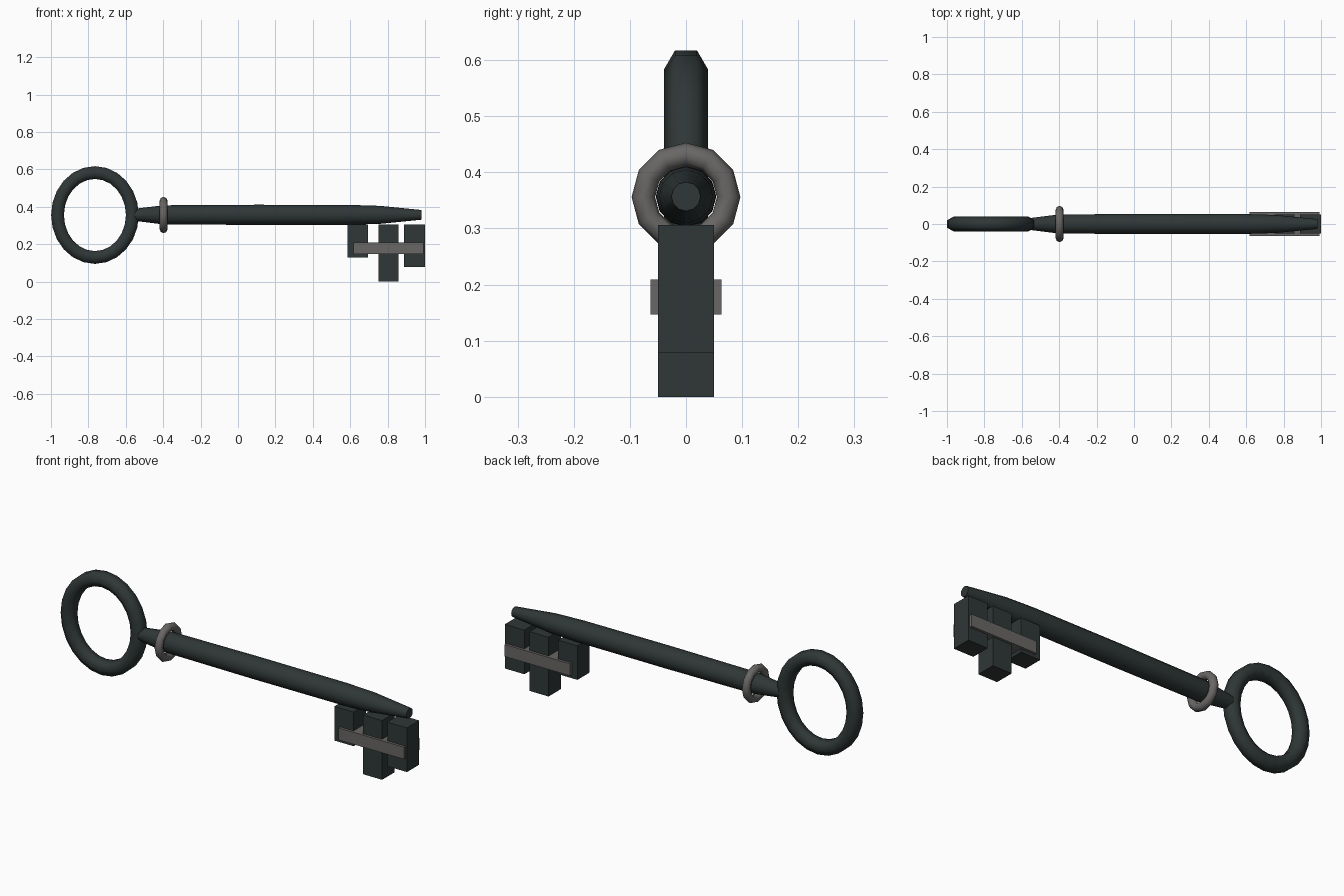
import bpy, bmesh
from math import sin, cos, pi, radians
from mathutils import Vector

cube = bpy.data.objects.get("Cube")
if cube:
    bpy.data.objects.remove(cube, do_unlink=True)


def make_material(name, rgb):
    mat = bpy.data.materials.new(name)
    mat.use_nodes = True
    colour = (*rgb, 1)
    mat.diffuse_color = colour
    mat.node_tree.nodes["Principled BSDF"].inputs["Base Color"].default_value = colour
    return mat


IRON = make_material("dark iron", (0.028, 0.038, 0.037))
STEEL = make_material("grey steel", (0.14, 0.135, 0.13))
AXIS_Z = 0.357


def finish(name, bm, mat, smooth=True):
    bmesh.ops.recalc_face_normals(bm, faces=bm.faces)
    mesh = bpy.data.meshes.new(name)
    bm.to_mesh(mesh)
    bm.free()
    mesh.materials.append(mat)
    obj = bpy.data.objects.new(name, mesh)
    bpy.context.collection.objects.link(obj)
    if smooth:
        bpy.ops.object.select_all(action='DESELECT')
        obj.select_set(True)
        bpy.context.view_layer.objects.active = obj
        bpy.ops.object.shade_smooth_by_angle(angle=radians(65))
    return obj


def bridge(bm, a, b):
    for i in range(len(a)):
        j = (i + 1) % len(a)
        bm.faces.new((a[i], a[j], b[j], b[i]))


def torus(name, centre, u, v, radius_u, radius_v, tube, segments, sides, mat):
    """Ring in the plane of u and v, with an even tube around an oval path."""
    bm = bmesh.new()
    u, v = Vector(u), Vector(v)
    axis = u.cross(v)
    loops = []
    for i in range(segments):
        a = 2 * pi * i / segments
        path = Vector(centre) + u * radius_u * cos(a) + v * radius_v * sin(a)
        out = (u * radius_v * cos(a) + v * radius_u * sin(a)).normalized()
        loops.append([bm.verts.new(path + tube * (axis * cos(t) + out * sin(t)))
                      for t in (2 * pi * k / sides for k in range(sides))])
    for i in range(segments):
        bridge(bm, loops[i], loops[(i + 1) % segments])
    return finish(name, bm, mat)


def lathe_x(name, profile, sides, mat):
    """Turn (x, radius) points about the key's long axis."""
    bm = bmesh.new()
    loops = [[bm.verts.new((x, r * sin(a), AXIS_Z + r * cos(a)))
              for a in (2 * pi * k / sides for k in range(sides))]
             for x, r in profile]
    for a, b in zip(loops, loops[1:]):
        bridge(bm, a, b)
    bm.faces.new(loops[0])
    bm.faces.new(loops[-1])
    return finish(name, bm, mat)


def box(name, x0, x1, half_y, z0, z1, mat):
    bm = bmesh.new()
    bmesh.ops.create_cube(bm, size=1)
    bmesh.ops.scale(bm, vec=(x1 - x0, 2 * half_y, z1 - z0), verts=bm.verts)
    bmesh.ops.translate(bm, vec=((x0 + x1) / 2, 0, (z0 + z1) / 2), verts=bm.verts)
    return finish(name, bm, mat, smooth=False)


# Oval handle
torus("handle_ring", (-0.765, 0, 0.356), (1, 0, 0), (0, 0, 1),
      0.2, 0.227, 0.0395, 24, 6, IRON)

# Shaft with narrowed neck and tapered tip
lathe_x("shaft", [(-0.555, 0.032), (-0.4, 0.051), (0.1, 0.054), (0.6, 0.053),
                  (0.76, 0.048), (0.98, 0.026)], 12, IRON)

# Collar around the neck
torus("collar", (-0.398, 0, 0.356), (0, 1, 0), (0, 0, 1),
      0.076, 0.076, 0.021, 12, 8, STEEL)

# Bit: three teeth joined by a cross bar
for label, x0, x1, bottom in (("inner", 0.585, 0.695, 0.13),
                              ("middle", 0.75, 0.858, 0),
                              ("outer", 0.888, 1.0, 0.078)):
    box(label + "_tooth", x0, x1, 0.05, bottom, 0.306, IRON)
box("cross_bar", 0.617, 0.992, 0.063, 0.147, 0.209, STEEL)
